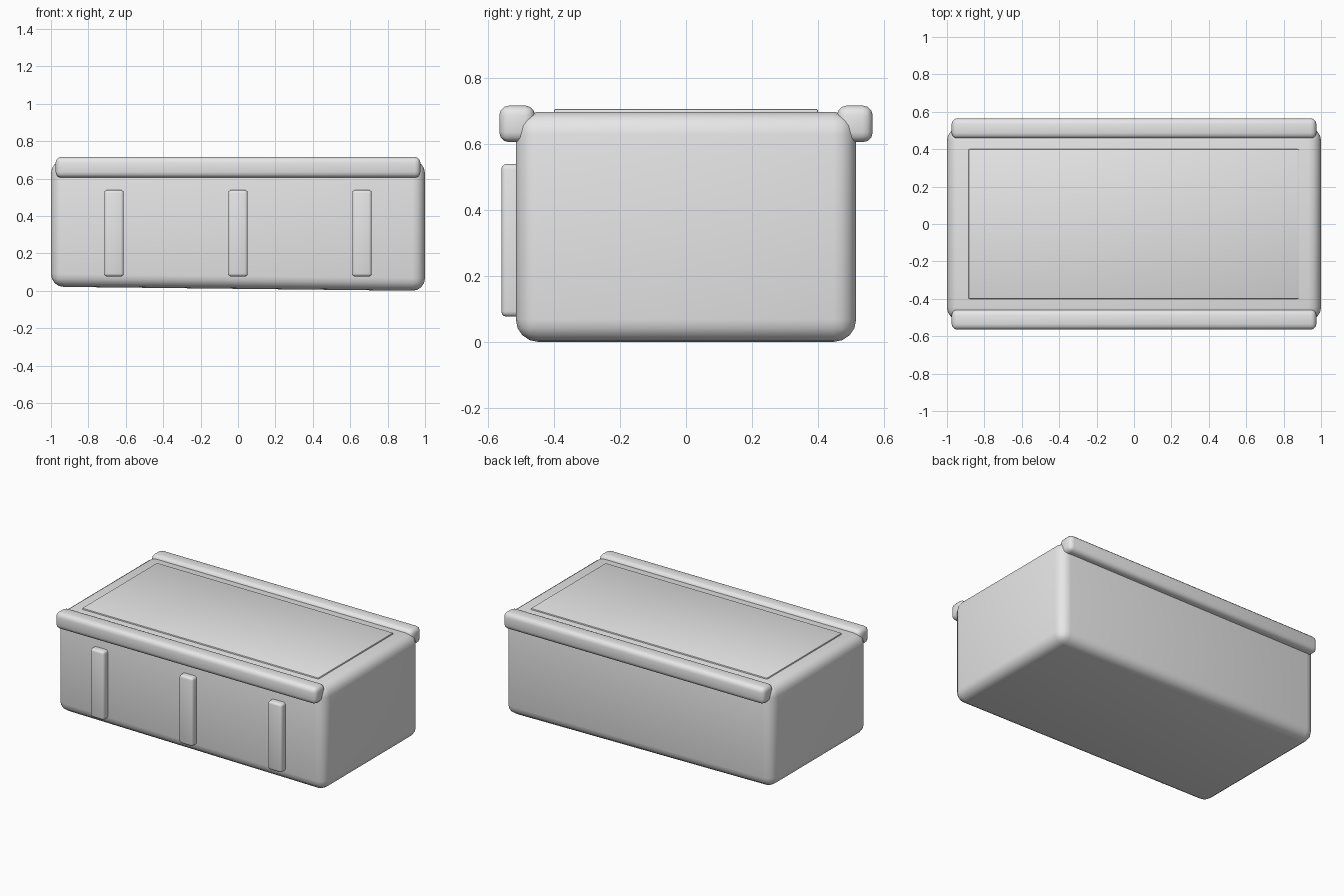
import bpy
import bmesh

cube = bpy.data.objects.get("Cube")
if cube:
    bpy.data.objects.remove(cube, do_unlink=True)

grey = bpy.data.materials.new("plain_grey")
grey.use_nodes = True
colour = (0.8, 0.8, 0.8, 1)
grey.diffuse_color = colour
grey.node_tree.nodes["Principled BSDF"].inputs["Base Color"].default_value = colour


def rounded_box(name, low, high, radius, segments=3, tilt=0.0):
    """Box between two corners with rounded edges; tilt lifts the floor at -x."""
    mesh = bpy.data.meshes.new(name)
    bm = bmesh.new()
    bmesh.ops.create_cube(bm, size=1)
    for v in bm.verts:
        lifted = v.co.x < 0 and v.co.z < 0
        v.co = [a + (b - a) * (c + 0.5) for a, b, c in zip(low, high, v.co)]
        if lifted:
            v.co.z += tilt
    bmesh.ops.bevel(bm, geom=bm.edges[:], offset=radius, segments=segments,
                    profile=0.5, affect='EDGES')
    bm.to_mesh(mesh)
    bm.free()
    mesh.materials.append(grey)
    obj = bpy.data.objects.new(name, mesh)
    bpy.context.collection.objects.link(obj)
    bpy.ops.object.select_all(action='DESELECT')
    obj.select_set(True)
    bpy.context.view_layer.objects.active = obj
    bpy.ops.object.shade_smooth_by_angle(angle=0.7)
    return obj


# Main box with a slightly sloping floor
rounded_box("body", (-1, -0.515, 0), (1, 0.515, 0.697), 0.068, 4, tilt=0.022)

# Thin raised lid panel
rounded_box("lid_panel", (-0.885, -0.4, 0.66), (0.88, 0.4, 0.706), 0.006, 2)

# Rails along the front and back top edges
rounded_box("front_rail", (-0.975, -0.565, 0.605), (0.975, -0.457, 0.716), 0.03)
rounded_box("back_rail", (-0.975, 0.457, 0.605), (0.975, 0.565, 0.716), 0.03)

# Upright battens on the front
for name, x in (("right", -0.663), ("middle", 0), ("left", 0.663)):
    rounded_box(name + "_batten", (x - 0.052, -0.559, 0.077),
                (x + 0.052, -0.48, 0.539), 0.016)
